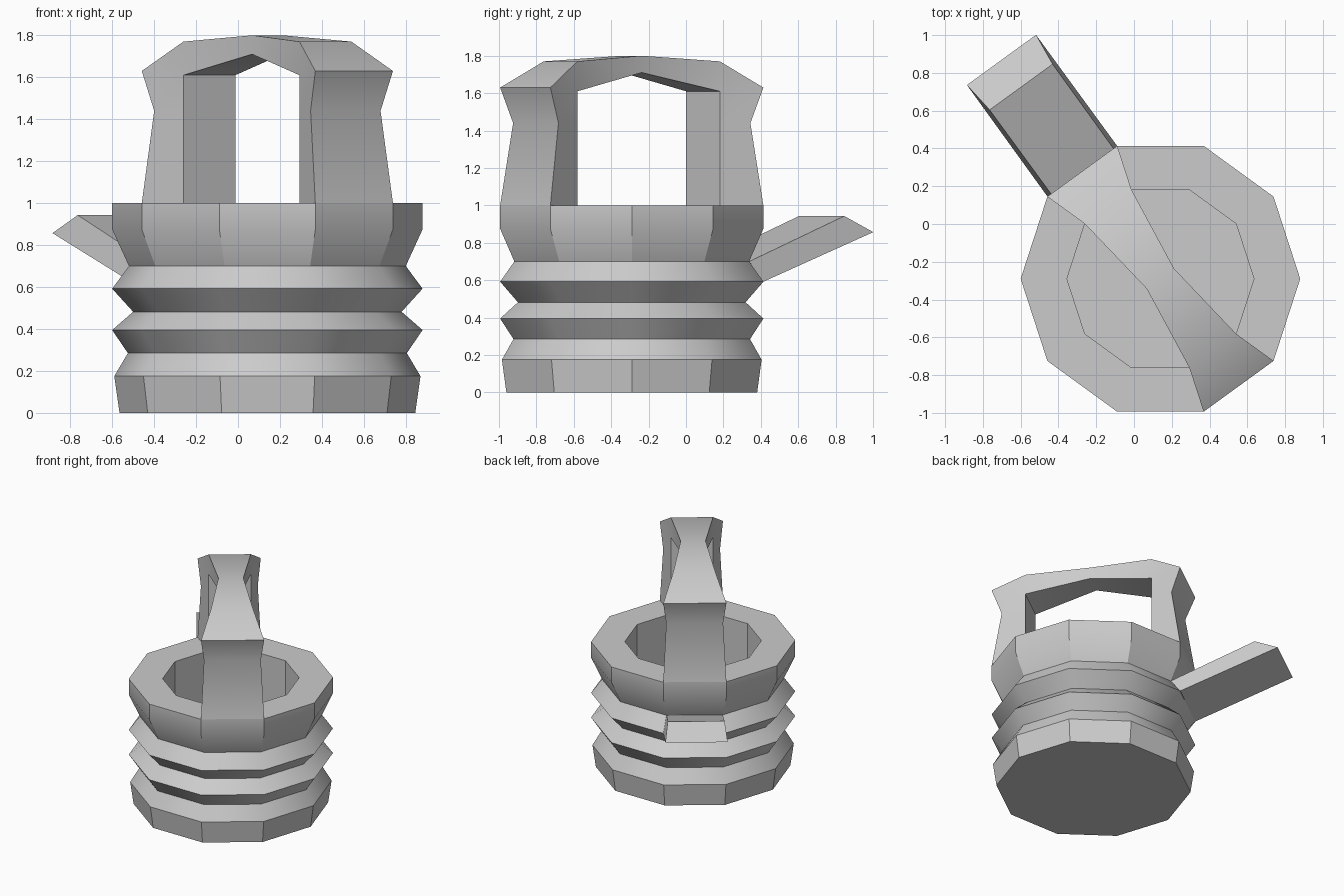
import bpy, bmesh
from math import sin, cos, radians

cube = bpy.data.objects.get("Cube")
if cube:
    bpy.data.objects.remove(cube)

CENTRE = (0.14, -0.29)
SIDES = 10
HALF = radians(180 / SIDES)

gray = bpy.data.materials.new("plain gray")
gray.use_nodes = True
color = (0.6, 0.6, 0.6, 1)
gray.diffuse_color = color
gray.node_tree.nodes["Principled BSDF"].inputs["Base Color"].default_value = color


def place(along, across, z, heading):
    """Point measured from the can's axis, along and across a heading."""
    h = radians(heading)
    return (CENTRE[0] + along * cos(h) - across * sin(h),
            CENTRE[1] + along * sin(h) + across * cos(h), z)


def skin(name, loops, cap_start=False, cap_end=False):
    """Bridge a series of closed loops into one object."""
    bm = bmesh.new()
    rings = [[bm.verts.new(p) for p in loop] for loop in loops]
    for a, b in zip(rings, rings[1:]):
        for i in range(len(a)):
            j = (i + 1) % len(a)
            bm.faces.new((a[i], a[j], b[j], b[i]))
    if cap_start:
        bm.faces.new(rings[0][::-1])
    if cap_end:
        bm.faces.new(rings[-1])
    bmesh.ops.remove_doubles(bm, verts=bm.verts, dist=0.0005)
    bmesh.ops.recalc_face_normals(bm, faces=bm.faces)
    mesh = bpy.data.meshes.new(name)
    bm.to_mesh(mesh)
    bm.free()
    mesh.materials.append(gray)
    obj = bpy.data.objects.new(name, mesh)
    bpy.context.collection.objects.link(obj)
    bpy.ops.object.select_all(action='DESELECT')
    obj.select_set(True)
    bpy.context.view_layer.objects.active = obj
    bpy.ops.object.shade_smooth_by_angle(angle=radians(32))
    return obj


# Ribbed can: outer wall, rim, inner wall and floor
profile = [(0.705, 0), (0.73, 0.175), (0.665, 0.285), (0.74, 0.395), (0.64, 0.482),
           (0.74, 0.592), (0.66, 0.70), (0.74, 0.875), (0.74, 1.0),
           (0.495, 1.0), (0.495, 0.1)]
skin("can_body", [[place(r, 0, z, 360 / SIDES * i) for i in range(SIDES)]
                  for r, z in profile], True, True)


# Arched handle: each section is outer radius, outer z, inner radius, inner z
def handle_loop(ro, zo, ri, zi, side):
    loop = []
    for r, z, order in ((ro, zo, (-1, 1)), (ri, zi, (1, -1))):
        width = r * sin(HALF) if r else 0.09
        loop += [place(side * r * cos(HALF), s * width, z, 306) for s in order]
    return loop


sections = [(0.74, 1.0, 0.495, 1.0), (0.667, 1.44, 0.495, 1.44),
            (0.74, 1.63, 0.495, 1.61), (0.495, 1.77, 0.495, 1.61)]
arch = [handle_loop(*s, 1) for s in sections]
arch.append(handle_loop(0, 1.8, 0, 1.71, 1))
arch += [handle_loop(*s, -1) for s in reversed(sections)]
skin("handle", arch)


# Spout growing out of one rib, with a slanted closed tip
def spout_loop(low, low_width, low_z, high, high_width, high_z):
    return [place(low, -low_width, low_z, 126), place(low, low_width, low_z, 126),
            place(high, high_width, high_z, 126), place(high, -high_width, high_z, 126)]


skin("spout", [spout_loop(0.704, 0.228, 0.592, 0.628, 0.204, 0.70),
               spout_loop(1.432, 0.226, 0.857, 1.255, 0.206, 0.943)], cap_end=True)
